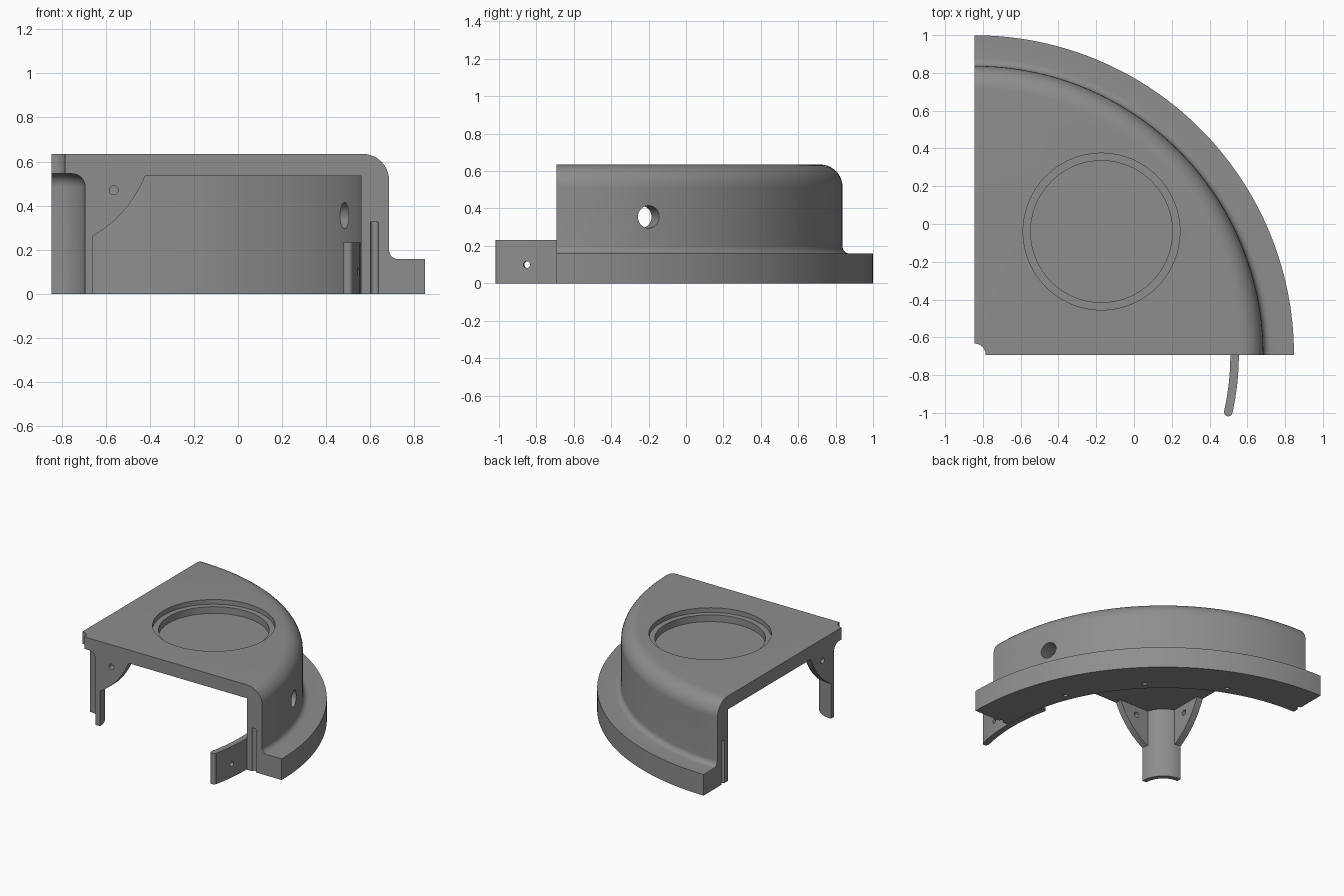
import bpy, bmesh, math
from mathutils import Matrix, Vector

if "Cube" in bpy.data.objects:
    bpy.data.objects.remove(bpy.data.objects["Cube"])

CX, CY = -0.845, -0.693          # axis of the quarter ring
grey = bpy.data.materials.new("grey plastic")
grey.diffuse_color = (0.27, 0.27, 0.27, 1)
grey.use_nodes = True
grey.node_tree.nodes["Principled BSDF"].inputs["Base Color"].default_value = grey.diffuse_color


def add_object(name, bm):
    bmesh.ops.recalc_face_normals(bm, faces=bm.faces)
    me = bpy.data.meshes.new(name)
    bm.to_mesh(me)
    bm.free()
    ob = bpy.data.objects.new(name, me)
    bpy.context.collection.objects.link(ob)
    me.materials.append(grey)
    return ob


def sweep(name, profile, a0, a1, n):
    """Turn a closed (radius, height) profile around the axis, with end caps."""
    bm = bmesh.new()
    rings = []
    for i in range(n + 1):
        a = math.radians(a0 + (a1 - a0) * i / n)
        rings.append([bm.verts.new((CX + r * math.cos(a), CY + r * math.sin(a), z))
                      for r, z in profile])
    m = len(profile)
    for A, B in zip(rings, rings[1:]):
        for j in range(m):
            k = (j + 1) % m
            bm.faces.new((A[j], A[k], B[k], B[j]))
    bm.faces.new(rings[0])
    bm.faces.new(rings[-1][::-1])
    return add_object(name, bm)


def fillet(cx, cz, r, a0, a1, n=10):
    return [(cx + r * math.cos(math.radians(a0 + (a1 - a0) * i / n)),
             cz + r * math.sin(math.radians(a0 + (a1 - a0) * i / n))) for i in range(n + 1)]


def rod(bm, center, axis, radius, length, seg=32):
    rot = Vector((0, 0, 1)).rotation_difference(Vector(axis)).to_matrix().to_4x4()
    bmesh.ops.create_cone(bm, cap_ends=True, segments=seg, radius1=radius, radius2=radius,
                          depth=length, matrix=Matrix.Translation(center) @ rot)


def cut(ob, bm):
    cutter = add_object(ob.name + "_cutter", bm)
    mod = ob.modifiers.new("cut", 'BOOLEAN')
    mod.operation, mod.solver, mod.object = 'DIFFERENCE', 'EXACT', cutter
    bpy.context.view_layer.objects.active = ob
    bpy.ops.object.modifier_apply(modifier=mod.name)
    bpy.data.objects.remove(cutter, do_unlink=True)


def polar(r, deg, z):
    a = math.radians(deg)
    return Vector((CX + r * math.cos(a), CY + r * math.sin(a), z))


# Housing: lid, wall, flange and hollow corner post in one section
section = ([(0.06, 0.635)] + fillet(1.41, 0.515, 0.12, 90, 0)
           + fillet(1.57, 0.198, 0.04, 180, 270, 6)
           + [(1.692, 0.158), (1.692, 0), (1.403, 0), (1.403, 0.535), (0.187, 0.535),
              (0.187, 0), (0.152, 0)] + fillet(0.092, 0.485, 0.06, 0, 90, 8) + [(0.06, 0.545)])
housing = sweep("housing", section, 0, 90, 72)

# Stepped round recess in the lid
for radius, depth in ((0.415, 0.035), (0.375, 0.085)):
    bm = bmesh.new()
    rod(bm, (-0.172, -0.04, 0.635 - depth + 0.1), (0, 0, 1), radius, 0.2, 96)
    cut(housing, bm)

# Radial port through the wall
bm = bmesh.new()
d = polar(1, 18.8, 0) - polar(0, 0, 0)
rod(bm, polar(1.46, 18.8, 0.355), d, 0.06, 0.4, 48)
cut(housing, bm)

# Alignment grooves at both ends and pin holes under the flange
bm = bmesh.new()
for deg in (0, 90):
    rod(bm, polar(1.463, deg, 0.1125), (0, 0, 1), 0.018, 0.425, 24)
for deg in (22.5, 45, 67.5):
    rod(bm, polar(1.463, deg, 0.1125), (0, 0, 1), 0.015, 0.425, 20)
cut(housing, bm)

# Two curved gussets between post and lid, one on each cut face
P0, P1, P2 = Vector((0.187, 0.262)), Vector((0.349, 0.356)), Vector((0.425, 0.536))
curve = [P0 * (1 - t) ** 2 + P1 * 2 * t * (1 - t) + P2 * t * t
         for t in [i / 16 for i in range(17)]]
outline = [Vector((0.172, 0.262))] + curve + [Vector((0.172, 0.536))]
for side in ("front", "left"):
    def place(r, depth, z):
        return (CX + r, CY + depth, z) if side == "front" else (CX + depth, CY + r, z)
    bm = bmesh.new()
    loops = [[bm.verts.new(place(p.x, dep, p.y)) for p in outline] for dep in (0, 0.05)]
    n = len(outline)
    for j in range(n):
        k = (j + 1) % n
        bm.faces.new((loops[0][j], loops[0][k], loops[1][k], loops[1][j]))
    bm.faces.new(loops[0])
    bm.faces.new(loops[1][::-1])
    gusset = add_object(side + "_gusset", bm)
    bm = bmesh.new()
    rod(bm, place(0.282, 0.025, 0.47), (0, 1, 0) if side == "front" else (1, 0, 0), 0.02, 0.2)
    cut(gusset, bm)

# Curved joining tab, half inside the wall and half sticking out in front
tab = sweep("joining_tab", [(1.355, 0), (1.4, 0), (1.4, 0.232), (1.355, 0.232)], -12.7, 12.7, 24)
bm = bmesh.new()
for deg in (-6.5, 6.5):
    rod(bm, polar(1.375, deg, 0.1), polar(1, deg, 0) - polar(0, 0, 0), 0.018, 0.07)
cut(tab, bm)
bev = tab.modifiers.new("rounded_ends", 'BEVEL')
bev.width, bev.segments, bev.limit_method, bev.angle_limit = 0.012, 3, 'ANGLE', 1.2
bpy.data.objects["joining_tab"].modifiers.remove(bev)

# Round nose at each end of the tab
for label, deg in (("front", -12.7), ("back", 12.7)):
    bm = bmesh.new()
    rod(bm, polar(1.3775, deg, 0.116), (0, 0, 1), 0.0225, 0.232, 24)
    add_object(label + "_tab_nose", bm)

# Smooth shading with crisp edges
for ob in bpy.data.objects:
    bpy.ops.object.select_all(action='DESELECT')
    ob.select_set(True)
    bpy.context.view_layer.objects.active = ob
    bpy.ops.object.shade_smooth_by_angle(angle=math.radians(30))
